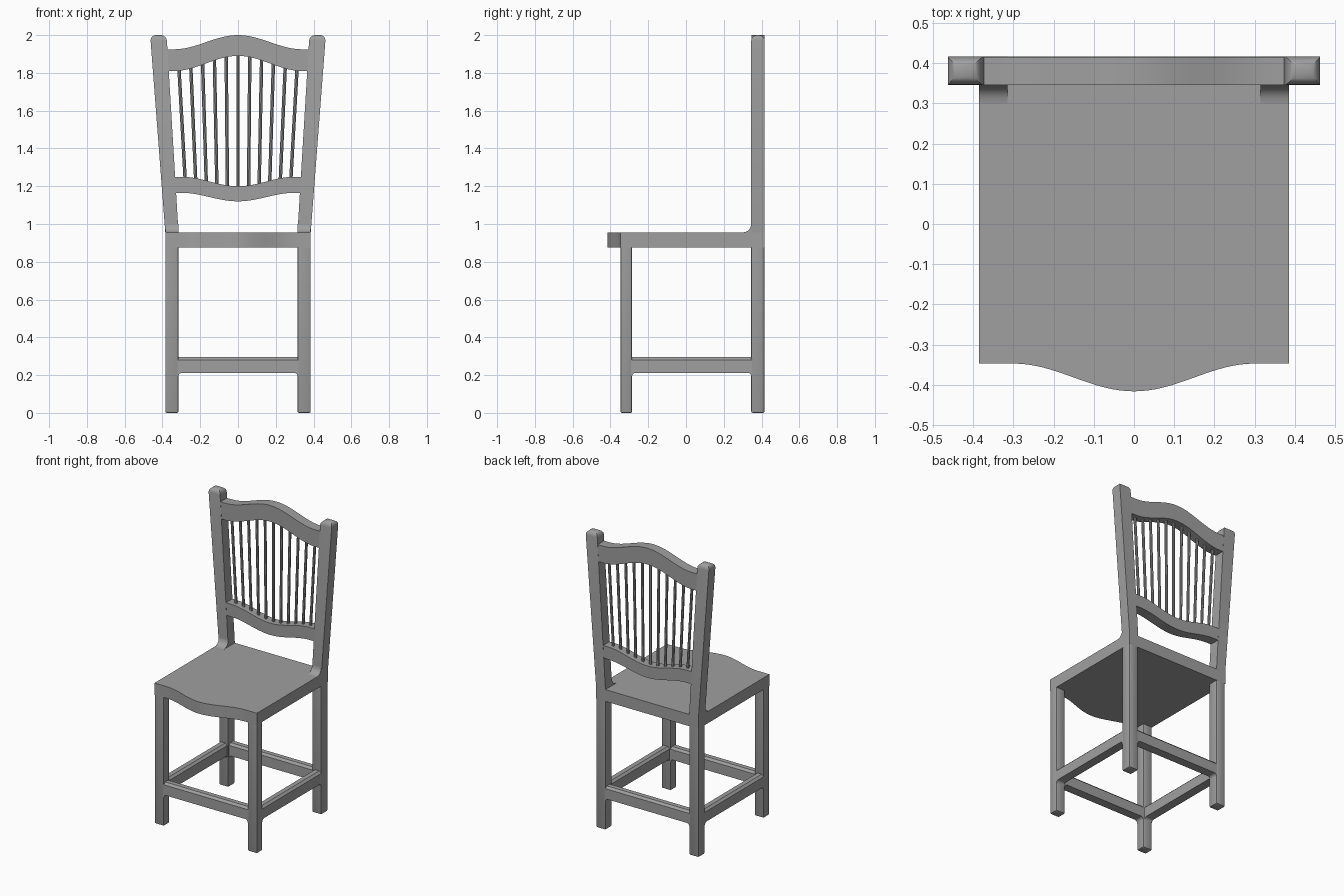
import bpy, bmesh, math
from mathutils import Vector

cube = bpy.data.objects.get("Cube")
if cube:
    bpy.data.objects.remove(cube, do_unlink=True)

grey = bpy.data.materials.new("grey_wood")
grey.use_nodes = True
colour = (0.35, 0.35, 0.35, 1)
grey.diffuse_color = colour
grey.node_tree.nodes["Principled BSDF"].inputs["Base Color"].default_value = colour
parts = []

# Main dimensions
HALF_W, LEG_IN = 0.385, 0.315
FRONT, FRONT_IN, BACK_IN, BACK = -0.347, -0.285, 0.345, 0.416
SEAT_LOW, SEAT_TOP = 0.875, 0.955


def finish(name, bm):
    bmesh.ops.recalc_face_normals(bm, faces=bm.faces)
    mesh = bpy.data.meshes.new(name)
    bm.to_mesh(mesh)
    bm.free()
    mesh.materials.append(grey)
    obj = bpy.data.objects.new(name, mesh)
    bpy.context.collection.objects.link(obj)
    parts.append(obj)
    return obj


def prism(name, points, plane, d0, d1, bevel_if=None, width=0, segments=1):
    """Extrude an outline drawn in a plane from d0 to d1, bevelling chosen edges."""
    place = {"xy": lambda p, d: (p[0], p[1], d),
             "xz": lambda p, d: (p[0], d, p[1]),
             "yz": lambda p, d: (d, p[0], p[1])}[plane]
    bm = bmesh.new()
    lower = [bm.verts.new(place(p, d0)) for p in points]
    upper = [bm.verts.new(place(p, d1)) for p in points]
    bm.faces.new(lower)
    bm.faces.new(upper)
    for i in range(len(points)):
        j = (i + 1) % len(points)
        bm.faces.new((lower[i], lower[j], upper[j], upper[i]))
    if bevel_if:
        edges = [e for e in bm.edges if bevel_if(*(v.co for v in e.verts))]
        bmesh.ops.bevel(bm, geom=edges, offset=width, segments=segments,
                        profile=0.5, affect='EDGES')
    return finish(name, bm)


def rect(a0, a1, b0, b1):
    return [(a0, b0), (a1, b0), (a1, b1), (a0, b1)]


def wave(x, half, edge, middle):
    """Smooth bump that is level at the ends and at the middle."""
    t = min(abs(x) / half, 1)
    return edge + (middle - edge) * (1 + math.cos(math.pi * t)) / 2


def spread(half, n):
    return [half * (2 * i / n - 1) for i in range(n + 1)]


def arc(ca, cb, r, start):
    """Quarter circle of points about a centre."""
    angles = [math.radians(start + 18 * i) for i in range(6)]
    return [(ca + r * math.cos(t), cb + r * math.sin(t)) for t in angles]


# Seat with a bowed front edge
outline = [(x, wave(x, 0.3, FRONT, -BACK)) for x in spread(HALF_W, 44)]
prism("seat", outline + [(HALF_W, BACK), (-HALF_W, BACK)], "xy", SEAT_LOW, SEAT_TOP)


# Legs, posts and the coves where posts meet the seat
def below_seat(a, b):
    return min(a.z, b.z) < 0.01


def post_crown(a, b):
    return min(a.z, b.z) > 1.99


for side, label in ((1, "left"), (-1, "right")):
    xs = sorted((side * LEG_IN, side * HALF_W))
    for end, y0, y1 in (("front", FRONT, FRONT_IN), ("back", BACK_IN, BACK)):
        prism(f"{end}_leg_{label}", rect(*xs, y0, y1), "xy", 0, SEAT_LOW,
              below_seat, 0.008, 2)
    post = [(LEG_IN, SEAT_TOP), (HALF_W, SEAT_TOP), (0.465, 2), (0.378, 2)]
    prism(f"back_post_{label}", [(side * x, z) for x, z in post], "xz",
          BACK_IN, BACK, post_crown, 0.03, 4)
    cove = arc(BACK_IN - 0.045, SEAT_TOP + 0.045, 0.045, 270)
    prism(f"post_cove_{label}", cove + [(BACK_IN, SEAT_TOP)], "yz", *xs)


# Stretchers with chamfered tops and filleted undersides
def rail_outline(a0, a1):
    r, low, high, bury = 0.018, 0.212, 0.295, 0.02
    right = arc(a1 - r, low - r, r, 0)
    left = arc(a0 + r, low - r, r, 90)
    return ([(a1 + bury, high), (a1 + bury, low - r)] + right + left
            + [(a0 - bury, low - r), (a0 - bury, high)])


def long_top(a, b):
    return min(a.z, b.z) > 0.29 and (a - b).length > 0.3


THICK, INSET, CHAMFER = 0.06, 0.001, 0.014
for name, y0 in (("front_stretcher", FRONT + INSET), ("back_stretcher", BACK - INSET - THICK)):
    prism(name, rail_outline(-LEG_IN, LEG_IN), "xz", y0, y0 + THICK, long_top, CHAMFER)
for name, x0 in (("left_stretcher", HALF_W - INSET - THICK), ("right_stretcher", INSET - HALF_W)):
    prism(name, rail_outline(FRONT_IN, BACK_IN), "yz", x0, x0 + THICK, long_top, CHAMFER)


# Curved rails of the backrest
def crest_low(x):
    return wave(x, 0.34, 1.81, 1.89)


def waist_top(x):
    return wave(x, 0.3, 1.25, 1.2)


def curved_rail(name, half_low, half_top, low, top):
    points = [(x, low(x)) for x in spread(half_low, 40)]
    points += [(x, top(x)) for x in reversed(spread(half_top, 40))]
    prism(name, points, "xz", BACK_IN + INSET, BACK - INSET)


curved_rail("crest_rail", 0.385, 0.392, crest_low, lambda x: wave(x, 0.34, 1.925, 2))
curved_rail("waist_rail", 0.345, 0.35, lambda x: wave(x, 0.3, 1.165, 1.12), waist_top)

# Fanned spindles
Y_MID = (BACK_IN + BACK) / 2
for i in range(-5, 6):
    xb, xt = i * 0.056, i * 0.0625
    a = Vector((xb, Y_MID, waist_top(xb) - 0.01))
    b = Vector((xt, Y_MID, crest_low(xt) + 0.01))
    bm = bmesh.new()
    bmesh.ops.create_cone(bm, cap_ends=True, segments=8, radius1=0.009,
                          radius2=0.009, depth=(b - a).length)
    spindle = finish(f"spindle_{i + 6}", bm)
    spindle.rotation_euler = (b - a).to_track_quat('Z', 'Y').to_euler()
    spindle.location = (a + b) / 2

# Smooth curves, keep corners sharp
bpy.ops.object.select_all(action='DESELECT')
for obj in parts:
    obj.select_set(True)
bpy.context.view_layer.objects.active = parts[0]
bpy.ops.object.shade_smooth_by_angle(angle=math.radians(30))
